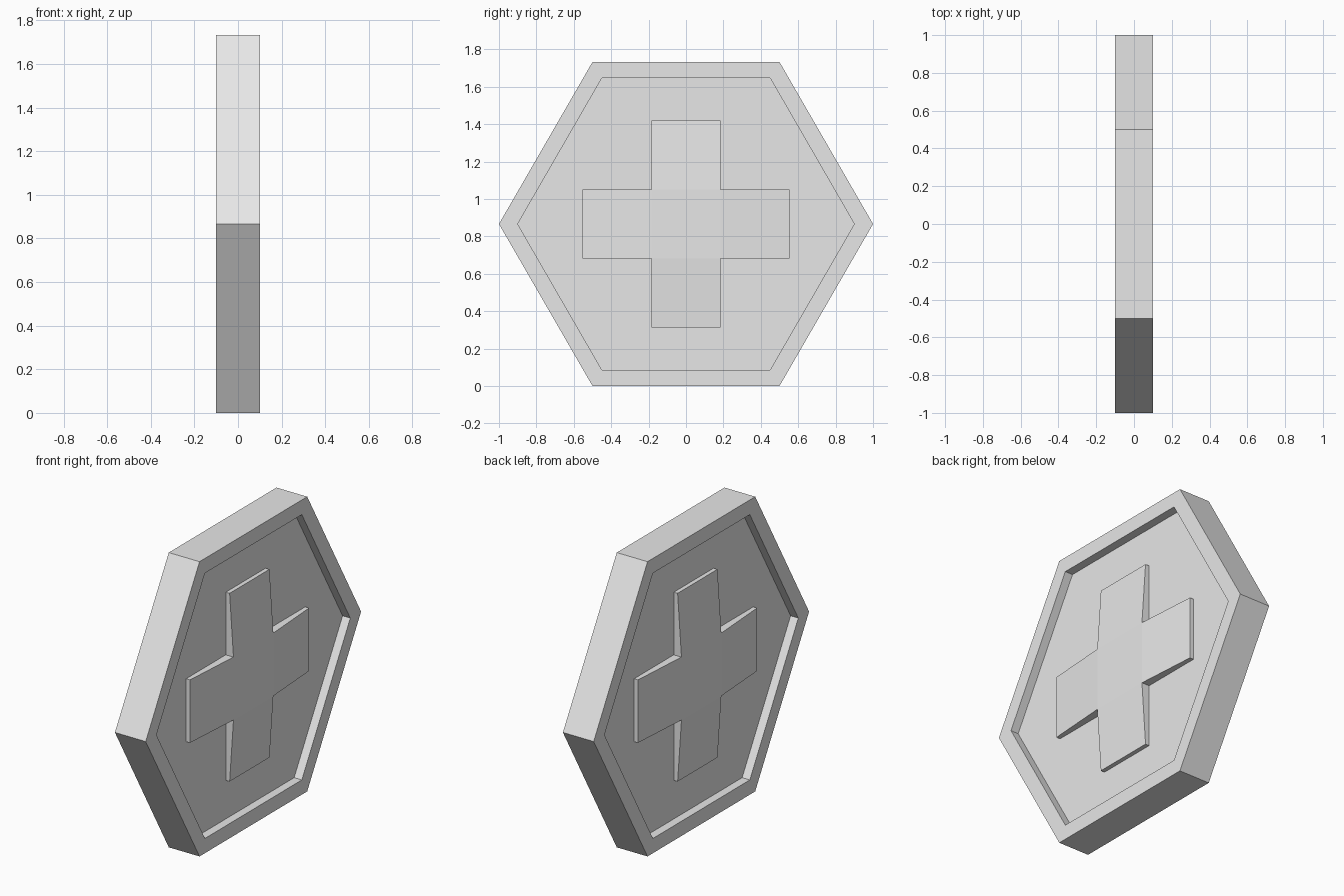
import bpy, bmesh, math
from mathutils import Vector

cube = bpy.data.objects.get("Cube")
if cube:
    bpy.data.objects.remove(cube, do_unlink=True)

HALF = 0.1                      # half thickness of the token
MID = math.sqrt(3) / 2          # height of the centre

grey = bpy.data.materials.new("light_grey")
grey.use_nodes = True
colour = (0.8, 0.8, 0.8, 1)
grey.diffuse_color = colour
grey.node_tree.nodes["Principled BSDF"].inputs["Base Color"].default_value = colour


def finish(name, bm):
    bmesh.ops.recalc_face_normals(bm, faces=bm.faces)
    mesh = bpy.data.meshes.new(name)
    bm.to_mesh(mesh)
    bm.free()
    mesh.materials.append(grey)
    obj = bpy.data.objects.new(name, mesh)
    obj.location.z = MID
    bpy.context.collection.objects.link(obj)
    return obj


# Hexagonal body with a rim and a recessed panel on each side
bm = bmesh.new()
ring = [bm.verts.new((-HALF, math.cos(i * math.pi / 3), math.sin(i * math.pi / 3)))
        for i in range(6)]
base = bm.faces.new(ring)
out = bmesh.ops.extrude_face_region(bm, geom=[base], use_keep_orig=True)
bmesh.ops.translate(bm, vec=(2 * HALF, 0, 0),
                    verts=[g for g in out["geom"] if isinstance(g, bmesh.types.BMVert)])
bmesh.ops.recalc_face_normals(bm, faces=bm.faces)
for face in [f for f in bm.faces if abs(f.normal.x) > 0.9]:
    bmesh.ops.inset_region(bm, faces=[face], thickness=0.1)
    # Straight-walled recess
    inner = bmesh.ops.extrude_discrete_faces(bm, faces=[face])["faces"][0]
    bmesh.ops.translate(bm, verts=inner.verts, vec=-0.05 * inner.normal)
finish("hexagon_body", bm)

# Raised cross: flush at the centre, arms sloping down towards the tips
ARM_HALF, ARM_LENGTH, TIP = 0.185, 0.368, 0.75
bm = bmesh.new()
bmesh.ops.create_cube(bm, size=2)
bmesh.ops.scale(bm, vec=(HALF, ARM_HALF, ARM_HALF), verts=bm.verts)
bm.normal_update()
for face in [f for f in bm.faces if abs(f.normal.x) < 0.1]:
    normal = Vector(face.normal)
    tip = bmesh.ops.extrude_discrete_faces(bm, faces=[face])["faces"][0]
    for v in tip.verts:
        v.co += normal * ARM_LENGTH
        v.co.x *= TIP
finish("raised_cross", bm)
